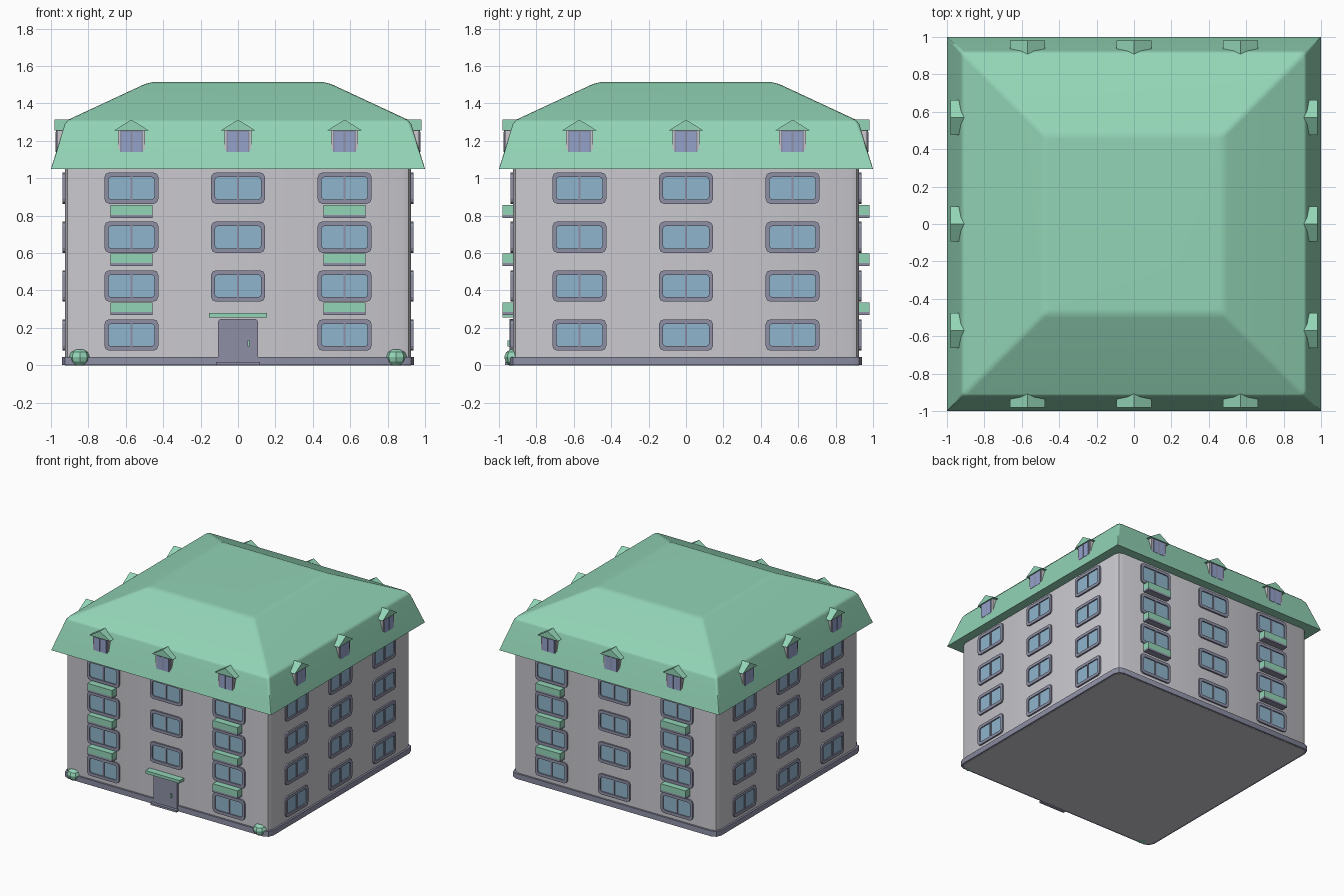
import bpy, bmesh, math
from mathutils import Matrix

if "Cube" in bpy.data.objects:
    bpy.data.objects.remove(bpy.data.objects["Cube"])


def material(name, rgb):
    m = bpy.data.materials.new(name)
    m.diffuse_color = (*rgb, 1)
    m.use_nodes = True
    m.node_tree.nodes["Principled BSDF"].inputs["Base Color"].default_value = m.diffuse_color
    return m


GREEN = material("mint_green", (0.29, 0.66, 0.47))
WALL = material("pale_grey_wall", (0.59, 0.58, 0.62))
TRIM = material("slate_trim", (0.27, 0.28, 0.38))
GLASS = material("blue_glass", (0.28, 0.46, 0.61))
LILAC = material("lilac_glass", (0.30, 0.36, 0.60))


def rounded(w, h, r, n=2):
    """Outline of a rounded rectangle."""
    pts = []
    for k, (sx, sy) in enumerate([(1, 1), (-1, 1), (-1, -1), (1, -1)]):
        for i in range(n + 1):
            a = math.pi / 2 * (k + i / n)
            pts.append((sx * (w / 2 - r) + r * math.cos(a),
                        sy * (h / 2 - r) + r * math.sin(a)))
    return pts


def flat_ring(pts, z):
    return [(x, y, z) for x, y in pts]


def wall_ring(pts, y):
    return [(x, y, z) for x, z in pts]


def loft(name, rings, mat, cyclic=False, smooth=None):
    """Mesh skinned over rings of equal length, capped or closed on itself."""
    bm = bmesh.new()
    vs = [[bm.verts.new(p) for p in ring] for ring in rings]
    n = len(vs[0])
    pairs = list(zip(vs, vs[1:])) + ([(vs[-1], vs[0])] if cyclic else [])
    for a, b in pairs:
        for i in range(n):
            j = (i + 1) % n
            bm.faces.new((a[i], a[j], b[j], b[i]))
    if not cyclic:
        bm.faces.new(vs[0])
        bm.faces.new(vs[-1])
    bmesh.ops.recalc_face_normals(bm, faces=bm.faces)
    me = bpy.data.meshes.new(name)
    bm.to_mesh(me)
    bm.free()
    me.materials.append(mat)
    if smooth:
        me.shade_smooth()
        me.set_sharp_from_angle(angle=math.radians(smooth))
    return me


def box(name, x0, x1, y0, y1, z0, z1, mat):
    base = [(x0, y0), (x1, y0), (x1, y1), (x0, y1)]
    return loft(name, [flat_ring(base, z0), flat_ring(base, z1)], mat)


def add(mesh, side=0, u=0, z=0):
    """Place a mesh modelled on the front wall onto side 0-3."""
    ob = bpy.data.objects.new(mesh.name, mesh)
    bpy.context.collection.objects.link(ob)
    ob.matrix_world = Matrix.Rotation(side * math.pi / 2, 4, 'Z') @ Matrix.Translation((u, 0, z))
    return ob


# Main block and plinth
body = rounded(1.85, 1.85, 0.05)
add(loft("walls", [flat_ring(body, 0), flat_ring(body, 1.06)], WALL, smooth=30))
base = rounded(1.88, 1.88, 0.055)
add(loft("plinth", [flat_ring(base, 0.001), flat_ring(base, 0.045)], TRIM, smooth=30))

# Mansard roof with softened edges
profile = [(1.0, 1.05, 0.004), (0.926, 1.29, 0.02), (0.908, 1.313, 0.025),
           (0.50, 1.503, 0.025), (0.455, 1.515, 0.02)]
roof = add(loft("roof", [flat_ring(rounded(2 * s, 2 * s, r), z) for s, z, r in profile],
                GREEN, smooth=32))
weighted = roof.modifiers.new("even_shading", 'WEIGHTED_NORMAL')
weighted.keep_sharp = True

# Window parts
outer = rounded(0.288, 0.168, 0.026)
inner = rounded(0.246, 0.12, 0.016)
frame = loft("window_frame", [wall_ring(outer, -0.915), wall_ring(outer, -0.938),
                              wall_ring(inner, -0.938), wall_ring(inner, -0.915)],
             TRIM, cyclic=True)
pane = loft("window_pane", [wall_ring(inner, -0.92), wall_ring(inner, -0.929)], GLASS)
mullion = box("window_mullion", -0.006, 0.006, -0.936, -0.92, -0.061, 0.061, TRIM)

# Balcony parts
balcony = box("balcony", -0.112, 0.112, -0.982, -0.92, -0.018, 0.034, GREEN)
slab = box("balcony_slab", -0.112, 0.112, -0.982, -0.92, -0.034, -0.018, TRIM)

# Dormer parts
dormer = box("dormer_wall", -0.072, 0.072, -0.968, -0.90, 1.13, 1.257, WALL)
dormer_frame = box("dormer_frame", -0.062, 0.062, -0.972, -0.95, 1.13, 1.257, TRIM)
dormer_pane = box("dormer_pane", -0.024, 0.024, -0.975, -0.968, 1.14, 1.248, LILAC)
gable = [(-0.094, 1.255), (0.094, 1.255), (0, 1.313)]
dormer_roof = loft("dormer_roof", [wall_ring(gable, -0.982), wall_ring(gable, -0.88)], GREEN)

COLUMNS = (-0.57, 0, 0.57)
ROWS = (0.162, 0.424, 0.685, 0.947)
for side in range(4):
    for u in COLUMNS:
        for z in ROWS:
            if side == 0 and u == 0 and z == ROWS[0]:
                continue  # the door goes here
            for part in (frame, pane, mullion):
                add(part, side, u, z)
        # Balconies under the outer columns of front and back
        if side % 2 == 0 and u:
            for z in (0.302, 0.564, 0.822):
                add(balcony, side, u, z)
                add(slab, side, u, z)
        # Dormers
        add(dormer, side, u)
        add(dormer_frame, side, u)
        add(dormer_roof, side, u)
        for s in (-1, 1):
            add(dormer_pane, side, u + s * 0.029)

# Door, handle, step and canopy
leaf = [(-0.107, 0.01), (0.107, 0.01), (0.107, 0.235), (0.095, 0.247),
        (-0.095, 0.247), (-0.107, 0.235)]
add(loft("door", [wall_ring(leaf, -0.91), wall_ring(leaf, -0.944)], TRIM))
add(box("door_handle", 0.05, 0.062, -0.954, -0.94, 0.10, 0.132, GREEN))
add(box("door_step", -0.118, 0.118, -0.968, -0.92, 0.002, 0.018, TRIM))
add(box("door_canopy", -0.155, 0.155, -0.98, -0.92, 0.255, 0.279, GREEN))

# Low-poly shrubs at the front corners
oct_rings = [(0.03, 0.0), (0.05, 0.02), (0.057, 0.045), (0.047, 0.07), (0.025, 0.084)]
shrub = loft("shrub", [[(r * math.cos(a * math.pi / 4), -0.915 + r * math.sin(a * math.pi / 4), z)
                        for a in range(8)] for r, z in oct_rings], GREEN)
for u in (-0.846, 0.846):
    add(shrub, 0, u)
